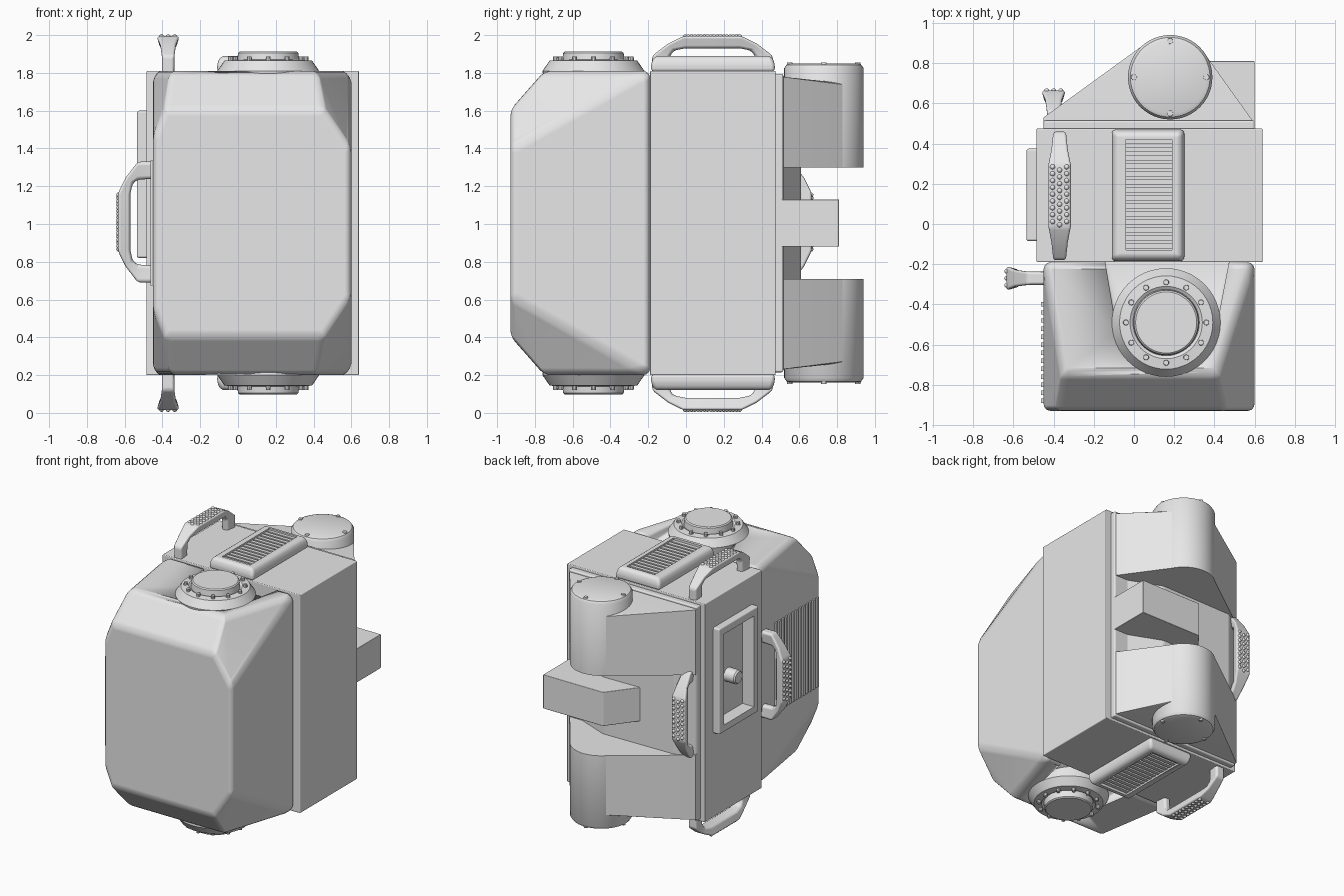
import bpy, bmesh, math
from mathutils import Vector, Matrix

MID = 1.005          # height of the horizontal symmetry plane
TOP = 0.805          # half height of the casing

old = bpy.data.objects.get("Cube")
if old:
    bpy.data.objects.remove(old, do_unlink=True)

grey = bpy.data.materials.new("light_grey")
grey.use_nodes = True
grey.diffuse_color = (0.8, 0.8, 0.8, 1)
grey.node_tree.nodes["Principled BSDF"].inputs["Base Color"].default_value = (0.8, 0.8, 0.8, 1)


def finish(name, bm, mirror=False, bevel=0, cutter=None, angle=35, segments=3):
    bmesh.ops.recalc_face_normals(bm, faces=bm.faces)
    me = bpy.data.meshes.new(name)
    bm.to_mesh(me)
    bm.free()
    me.materials.append(grey)
    me.shade_smooth()
    me.set_sharp_from_angle(angle=math.radians(angle))
    ob = bpy.data.objects.new(name, me)
    ob.location.z = MID
    bpy.context.collection.objects.link(ob)
    if bevel:
        m = ob.modifiers.new("bevel", 'BEVEL')
        m.width, m.segments, m.angle_limit = bevel, segments, math.radians(20)
        m.harden_normals = True
    if mirror:
        m = ob.modifiers.new("mirror", 'MIRROR')
        m.use_axis = (False, False, True)
        m.use_mirror_merge = False
    if cutter:
        m = ob.modifiers.new("cut", 'BOOLEAN')
        m.object, m.operation, m.solver = cutter, 'DIFFERENCE', 'EXACT'
    return ob


def helper(ob):
    ob.hide_render = True
    ob.hide_viewport = True
    ob.display_type = 'WIRE'
    return ob


def add_hull(bm, points):
    vs = [bm.verts.new(p) for p in points]
    res = bmesh.ops.convex_hull(bm, input=vs)
    junk = [v for v in res["geom_interior"] if isinstance(v, bmesh.types.BMVert)]
    bmesh.ops.delete(bm, geom=junk, context='VERTS')
    bmesh.ops.dissolve_limit(bm, angle_limit=0.02, verts=bm.verts, edges=bm.edges)
    return bm


def hull(points):
    return add_hull(bmesh.new(), points)


def prism(poly, z0, z1):
    return [(x, y, z) for x, y in poly for z in (z0, z1)]


def box(x0, x1, y0, y1, z0, z1):
    return prism([(x0, y0), (x1, y0), (x1, y1), (x0, y1)], z0, z1)


def circle(cx, cy, r, n=40):
    return [(cx + r * math.cos(i * math.tau / n), cy + r * math.sin(i * math.tau / n)) for i in range(n)]


def lathe(profile, cx, cy, steps=40):
    bm = bmesh.new()
    vs = [bm.verts.new((cx + r, cy, z)) for r, z in profile]
    es = [bm.edges.new(p) for p in zip(vs, vs[1:])]
    bmesh.ops.spin(bm, geom=vs + es, cent=(cx, cy, 0), axis=(0, 0, 1), angle=math.tau, steps=steps)
    bmesh.ops.remove_doubles(bm, verts=bm.verts, dist=0.0005)
    return bm


def both(points):
    return points + [(x, y, -z) for x, y, z in points]


# Front casing: chamfered block with a sloping pocket behind each port
pocket = hull(prism([(-0.15, -0.15), (0.48, -0.15)], TOP - 0.1, 1)
              + prism(circle(0.16, -0.49, 0.25), TOP - 0.01, 1))
pocket_cutter = helper(finish("port_pocket_cutter", pocket, mirror=True))
finish("front_casing", hull(both([
    (-0.45, -0.19, TOP), (0.60, -0.19, TOP), (-0.36, -0.75, TOP), (0.42, -0.75, TOP),
    (-0.39, -0.93, 0.6), (0.46, -0.93, 0.6), (0.60, -0.93, 0.39), (-0.45, -0.93, 0.45)])),
    bevel=0.035, cutter=pocket_cutter)

# Middle casing, with a recess in the left control panel
panel_cutter = helper(finish("panel_cutter", hull(box(-0.7, -0.44, -0.03, 0.32, -0.13, 0.54))))
finish("middle_casing", hull(box(-0.485, 0.64, -0.19, 0.475, -TOP, TOP)),
       bevel=0.006, cutter=panel_cutter)
finish("control_panel_frame", hull(box(-0.535, -0.47, -0.085, 0.375, -0.185, 0.595)),
       bevel=0.012, cutter=panel_cutter)
knob = lathe([(0, 0), (0.05, 0), (0.05, 0.09), (0.042, 0.1), (0, 0.1)], 0, 0, 24)
knob.transform(Matrix.Translation((-0.43, 0.14, 0.15)) @ Matrix.Rotation(-math.pi / 2, 4, 'Y'))
finish("panel_knob", knob)

# Round ports on top and underneath, with a ring of bolts
finish("port", lathe([(0.25, 0.68), (0.27, TOP), (0.232, 0.86), (0.18, 0.865), (0.165, 0.855),
                      (0.16, 0.9), (0.152, 0.907), (0, 0.907)], 0.16, -0.49, 48), mirror=True)
bolts = bmesh.new()
for x, y in circle(0.16, -0.49, 0.2, 12):
    bmesh.ops.create_cone(bolts, cap_ends=True, segments=10, radius1=0.015, radius2=0.013,
                          depth=0.03, matrix=Matrix.Translation((x, y, 0.868)))
finish("port_bolts", bolts, mirror=True)

# Grille housings
slot = helper(finish("grille_cutter", hull(box(-0.04, 0.19, -0.13, 0.42, 0.86, 1)), mirror=True))
finish("grille_housing", hull(prism([(-0.11, -0.185), (0.25, -0.185), (0.25, 0.47), (-0.11, 0.47)], 0.8, 0.85)
                              + box(-0.09, 0.23, -0.165, 0.45, 0.8, 0.885)),
       mirror=True, bevel=0.02, cutter=slot)
bars = bmesh.new()
for i in range(14):
    y = -0.11 + i * 0.04
    add_hull(bars, box(-0.045, 0.195, y - 0.013, y + 0.013, 0.84, 0.873))
finish("grille_bars", bars, mirror=True)

# Vertical cooling fins on the left of the front casing
fins = bmesh.new()
for i in range(13):
    y = -0.88 + i * 0.04
    add_hull(fins, box(-0.462, -0.44, y - 0.011, y + 0.011, -0.33, 0.33))
finish("side_fins", fins)


# Carrying handles: flared arch with a studded grip
def handle(name, matrix, mirror=False):
    half = [((-0.32, -0.02), (-0.23, -0.02), 0.035), ((-0.32, 0.08), (-0.225, 0.08), 0.036),
            ((-0.235, 0.145), (-0.205, 0.108), 0.045), ((-0.155, 0.185), (-0.145, 0.12), 0.06)]
    path = half + [((-a[0], a[1]), (-b[0], b[1]), w) for a, b, w in reversed(half)]
    bm = bmesh.new()
    rings = [[bm.verts.new((s * k, p[0], p[1])) for s, p, k in
              ((-1, b, w * 0.7), (1, b, w * 0.7), (1, a, w), (-1, a, w))] for a, b, w in path]
    for r0, r1 in zip(rings, rings[1:]):
        for i in range(4):
            bm.faces.new((r0[i], r0[(i + 1) % 4], r1[(i + 1) % 4], r1[i]))
    bm.faces.new(rings[0])
    bm.faces.new(rings[-1])
    bm.transform(matrix)
    finish(name, bm, mirror, bevel=0.018, angle=60)
    studs = bmesh.new()
    for col in (-0.035, 0, 0.035):
        for i in range(9):
            y = (i - 4) * 0.034 + (0.008 if col else -0.008)
            bmesh.ops.create_icosphere(studs, subdivisions=2, radius=0.013,
                                       matrix=Matrix.Translation((col, y, 0.182)))
    studs.transform(matrix)
    finish(name + "_studs", studs, mirror, angle=80)


handle("end_handle", Matrix.Translation((-0.37, 0.14, TOP)), mirror=True)
upright = Matrix(((0, 0, -1, 0), (1, 0, 0, 0), (0, 1, 0, 0), (0, 0, 0, 1)))
handle("side_handle", Matrix.Translation((-0.45, -0.27, 0.005)) @ upright)
handle("back_handle", Matrix.Translation((-0.40, 0.48, 0.005))
       @ Matrix.Rotation(-math.pi / 2, 4, 'Z') @ upright)

# Back shell: plate, waist, and two lobes wrapping the tanks
finish("back_plate", hull(box(-0.45, 0.60, 0.46, 0.515, -0.79, 0.79)), bevel=0.01)
finish("back_waist", hull(prism([(-0.45, 0.47), (-0.45, 0.515), (-0.33, 0.6), (0.25, 0.61), (0.6, 0.47)],
                                -0.4, 0.4)), bevel=0.015)
CX, CY, R = 0.18, 0.73, 0.21
finish("back_lobe", hull(prism(circle(CX, CY, R - 0.002), 0.295, 0.73)
                         + prism([(-0.45, 0.47), (-0.45, 0.53), (0.6, 0.47), (0.6, 0.5)], 0.295, 0.775)),
       mirror=True)
finish("tank", lathe([(0, 0.295), (R, 0.295), (R, 0.82), (R - 0.012, 0.838), (R - 0.03, 0.845), (0, 0.845)],
                     CX, CY, 48), mirror=True)
screws = bmesh.new()
for x, y in circle(CX, CY, 0.18, 4):
    bmesh.ops.create_cone(screws, cap_ends=True, segments=12, radius1=0.016, radius2=0.014,
                          depth=0.014, matrix=Matrix.Translation((x, y, 0.844)))
finish("tank_screws", screws, mirror=True)

# Connector block between the tanks
finish("connector_block", hull(prism([(0.6, 0.47), (0.6, 0.81), (0.11, 0.81), (-0.05, 0.6), (-0.05, 0.47)],
                                     -0.125, 0.125)), bevel=0.004)
